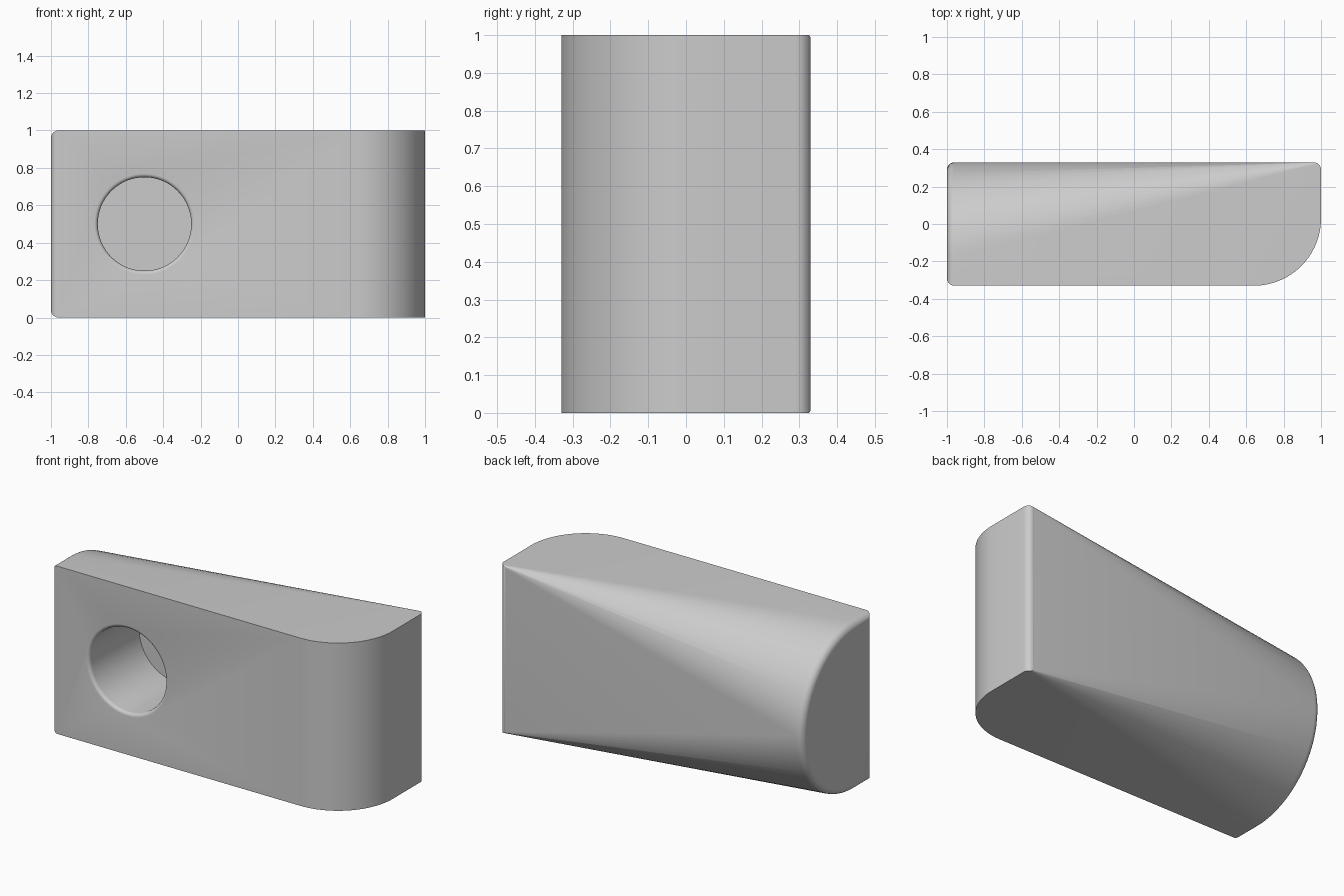
import bpy
import bmesh
from math import sin, cos, pi

if "Cube" in bpy.data.objects:
    bpy.data.objects.remove(bpy.data.objects["Cube"])

HALF = 0.33      # half depth of the block
EDGE = 0.04      # small edge rounding
CORNER = 0.36    # big plan rounding
STEPS = 16


def arc(cu, cv, r, start, end, steps=STEPS):
    """Points of an arc in a plane, angles in units of pi."""
    angles = [pi * (start + (end - start) * i / steps) for i in range(steps + 1)]
    return [(cu + r * cos(a), cv + r * sin(a)) for a in angles]


def loft(name, rings):
    """Skin a list of equal rings and cap both ends."""
    bm = bmesh.new()
    loops = [[bm.verts.new(p) for p in ring] for ring in rings]
    count = len(loops[0])
    for a, b in zip(loops, loops[1:]):
        for i in range(count):
            j = (i + 1) % count
            bm.faces.new((a[i], a[j], b[j], b[i]))
    bm.faces.new(loops[0])
    bm.faces.new(loops[-1])
    bmesh.ops.remove_doubles(bm, verts=bm.verts, dist=1e-5)
    bmesh.ops.recalc_face_normals(bm, faces=bm.faces)
    mesh = bpy.data.meshes.new(name)
    bm.to_mesh(mesh)
    bm.free()
    obj = bpy.data.objects.new(name, mesh)
    bpy.context.collection.objects.link(obj)
    return obj


def section(x, radius, inset=0.0):
    """Cross-section with rounded back edges; the front is trimmed later."""
    r = max(radius - inset, 0.001)
    y = HALF - inset - r
    low, high = inset + r, 1 - inset - r
    outline = [(-0.5, inset)] + arc(y, low, r, -0.5, 0) + arc(y, high, r, 0, 0.5)
    outline.append((-0.5, 1 - inset))
    return [(x, v, z) for v, z in outline]


def combine(target, cutter, operation):
    cutter.hide_render = True
    mod = target.modifiers.new(cutter.name, 'BOOLEAN')
    mod.operation = operation
    mod.solver = 'EXACT'
    mod.object = cutter
    bpy.context.view_layer.objects.active = target
    bpy.ops.object.modifier_apply(modifier=mod.name)
    bpy.data.objects.remove(cutter)


# Body: round-backed at one end, tapering to a square back at the other
rings = []
for i in range(7):
    a = pi / 2 * i / 6
    rings.append(section(-1 + EDGE * (1 - cos(a)), 0.5, EDGE * (1 - sin(a))))
rings += [section(1, 0.0), section(1.1, 0.0)]
body = loft("block_body", rings)

# Plan outline: large front corner and small rounded edges
plan = arc(-1 + EDGE, -HALF + EDGE, EDGE, 1, 1.5, 6)
plan += arc(1 - CORNER, -HALF + CORNER, CORNER, 1.5, 2, 24)
plan += arc(1 - EDGE, HALF - EDGE, EDGE, 0, 0.5, 6)
plan += [(0.94, 0.5), (-1.1, 0.5), (-1.1, -0.25)]
trim = loft("plan_trim", [[(x, y, z) for x, y in plan] for z in (-0.1, 1.1)])
combine(body, trim, 'INTERSECT')

# Blind round hole with a softened rim
RIM, HOLE = 0.02, 0.25
profile = [(HOLE + RIM, -0.4)]
profile += [(HOLE + RIM + u, -HALF + RIM + v) for u, v in arc(0, 0, RIM, 1.5, 1, 5)]
profile.append((HOLE, 0.14))
hole = loft("hole_cutter", [
    [(-0.5 + u, y, 0.5 + v) for u, v in arc(0, 0, r, 0, 2, 64)[:-1]]
    for r, y in profile])
combine(body, hole, 'DIFFERENCE')

bpy.ops.object.select_all(action='DESELECT')
body.select_set(True)
bpy.context.view_layer.objects.active = body
bpy.ops.object.shade_smooth_by_angle(angle=pi / 6)
